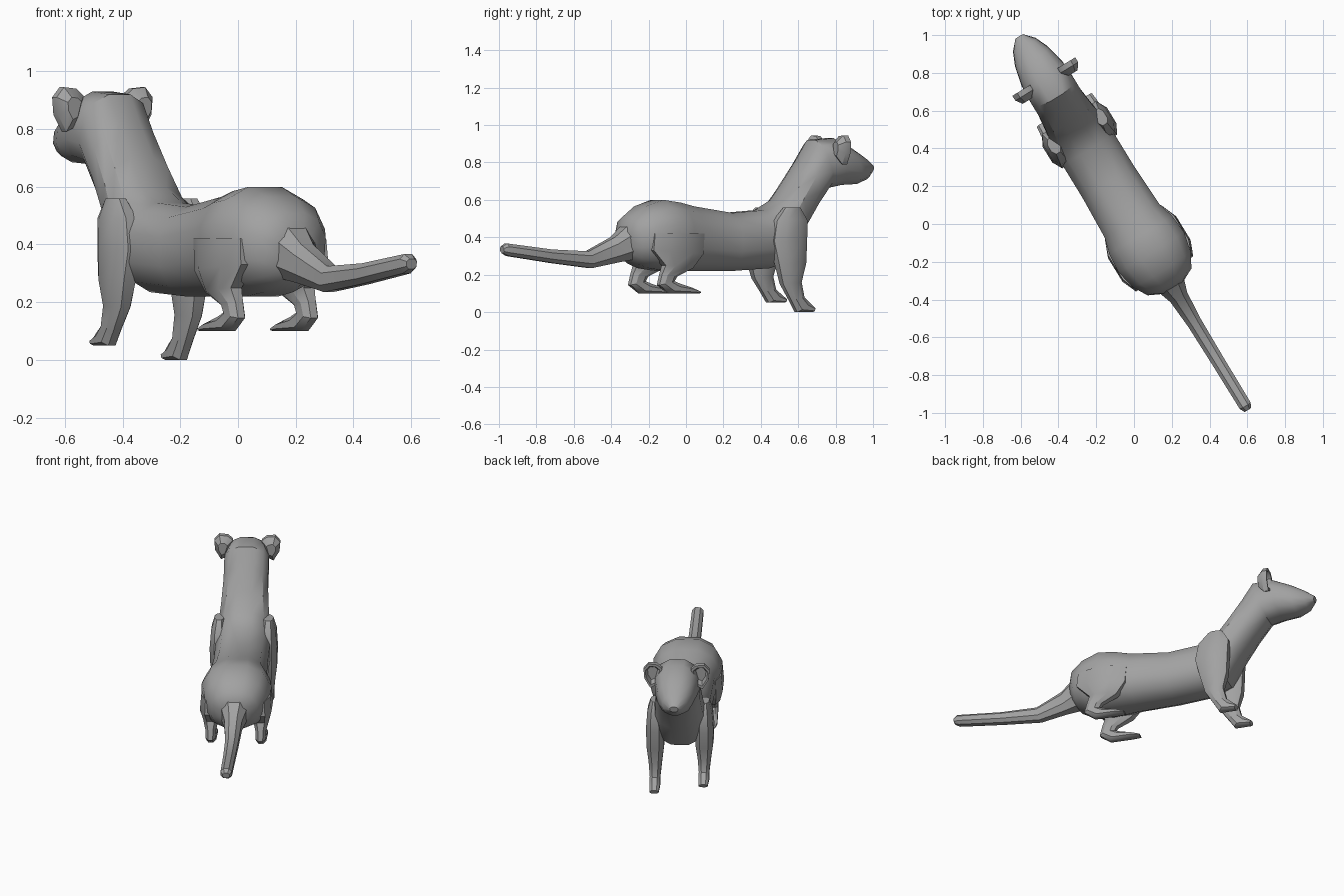
import bpy, bmesh, math
from mathutils import Vector

cube = bpy.data.objects.get("Cube")
if cube:
    bpy.data.objects.remove(cube, do_unlink=True)

# The animal stands diagonally: forward axis, sideways axis (its right)
FWD = Vector((-0.522, 0.853, 0))
SIDE = Vector((0.853, 0.522, 0))

fur = bpy.data.materials.new("grey fur")
fur.use_nodes = True
fur.diffuse_color = (0.36, 0.36, 0.36, 1)
bsdf = next(n for n in fur.node_tree.nodes if n.type == 'BSDF_PRINCIPLED')
bsdf.inputs["Base Color"].default_value = fur.diffuse_color
bsdf.inputs["Roughness"].default_value = 0.8


def place(s, t, z):
    return FWD * s + SIDE * t + Vector((0, 0, z))


def skin(name, rings, angle=35):
    """Bridge closed rings of points into a capped, smooth-shaded surface."""
    bm = bmesh.new()
    loops = [[bm.verts.new(p) for p in ring] for ring in rings]
    n = len(loops[0])
    for a, b in zip(loops, loops[1:]):
        for i in range(n):
            j = (i + 1) % n
            bm.faces.new((a[i], a[j], b[j], b[i]))
    bm.faces.new(loops[0])
    bm.faces.new(loops[-1])
    bmesh.ops.recalc_face_normals(bm, faces=bm.faces)
    mesh = bpy.data.meshes.new(name)
    bm.to_mesh(mesh)
    bm.free()
    mesh.materials.append(fur)
    ob = bpy.data.objects.new(name, mesh)
    bpy.context.collection.objects.link(ob)
    bpy.ops.object.select_all(action='DESELECT')
    ob.select_set(True)
    bpy.context.view_layer.objects.active = ob
    bpy.ops.object.shade_smooth_by_angle(angle=math.radians(angle))
    return ob


def loft(name, sections, sides, t=0.0, power=0.85):
    """Each section: upper s, z, lower s, z, half width."""
    rings = []
    for s1, z1, s2, z2, w in sections:
        ring = []
        for i in range(sides):
            a = 2 * math.pi * (i + 0.5) / sides
            c, d = math.cos(a), math.sin(a)
            c = math.copysign(abs(c) ** power, c) / math.cos(math.pi / sides) ** power
            d = math.copysign(abs(d) ** power, d)
            k = (1 + c) / 2
            ring.append(place(s2 + (s1 - s2) * k, t + w * d, z2 + (z1 - z2) * k))
        rings.append(ring)
    return skin(name, rings)


# Rump, trunk, neck and head in one sweep
loft("body", [
    (-.40, .44, -.38, .30, .07),
    (-.37, .51, -.34, .26, .14),
    (-.29, .565, -.27, .235, .185),
    (-.18, .60, -.16, .22, .21),
    (-.07, .585, -.06, .22, .20),
    (.02, .565, .02, .22, .175),
    (.26, .53, .26, .22, .165),
    (.46, .545, .50, .235, .165),
    (.56, .60, .61, .28, .16),
    (.635, .70, .69, .42, .145),
    (.72, .82, .78, .55, .135),
    (.785, .92, .87, .665, .135),
    (.90, .93, .95, .68, .13),
    (1.02, .875, 1.05, .685, .105),
    (1.10, .83, 1.12, .71, .072),
    (1.165, .785, 1.16, .75, .025)], 12)

loft("tail", [
    (-.34, .50, -.30, .29, .10),
    (-.46, .40, -.44, .265, .055),
    (-.62, .325, -.60, .235, .042),
    (-.85, .335, -.84, .262, .038),
    (-1.13, .367, -1.12, .30, .036),
    (-1.155, .35, -1.15, .315, .022)], 8)

# Leg sections: front s, z, back s, z, half width
FRONT = [
    (.62, .56, .53, .56, .03),
    (.66, .49, .47, .49, .05),
    (.655, .38, .45, .38, .058),
    (.65, .26, .48, .26, .055),
    (.625, .16, .51, .15, .042),
    (.645, .08, .565, .06, .033),
    (.68, .05, .60, .0, .033),
    (.71, .025, .70, .0, .028)]
HIND = [
    (.01, .42, -.30, .42, .06),
    (.0, .31, -.31, .33, .068),
    (-.06, .235, -.23, .25, .05),
    (-.155, .19, -.25, .20, .034),
    (-.17, .165, -.265, .145, .032),
    (-.13, .15, -.20, .10, .033),
    (-.06, .13, -.06, .10, .036),
    (-.01, .112, -.01, .10, .025)]

# Ear outline (t, z) and its rings: scale, s
EAR = [(.085, .915), (.115, .94), (.165, .945), (.195, .91),
       (.19, .85), (.155, .79), (.115, .81)]
EAR_RINGS = [(.5, .85), (1, .885), (1, .915), (.78, .915), (.55, .885)]

for label, side in (("right", 1), ("left", -1)):
    # the left front paw is a little raised
    lift = 0.05 if side < 0 else 0.0
    up = lambda z: z + lift * max(0, 1 - z / 0.4)
    loft("front_leg_" + label,
         [(a, up(b), c, up(d), w) for a, b, c, d, w in FRONT], 8, side * .145)
    loft("hind_leg_" + label, HIND, 8, side * .148)
    ct, cz = .145, .875
    skin("ear_" + label,
         [[place(s, side * (ct + (t - ct) * k), cz + (z - cz) * k) for t, z in EAR]
          for k, s in EAR_RINGS])
